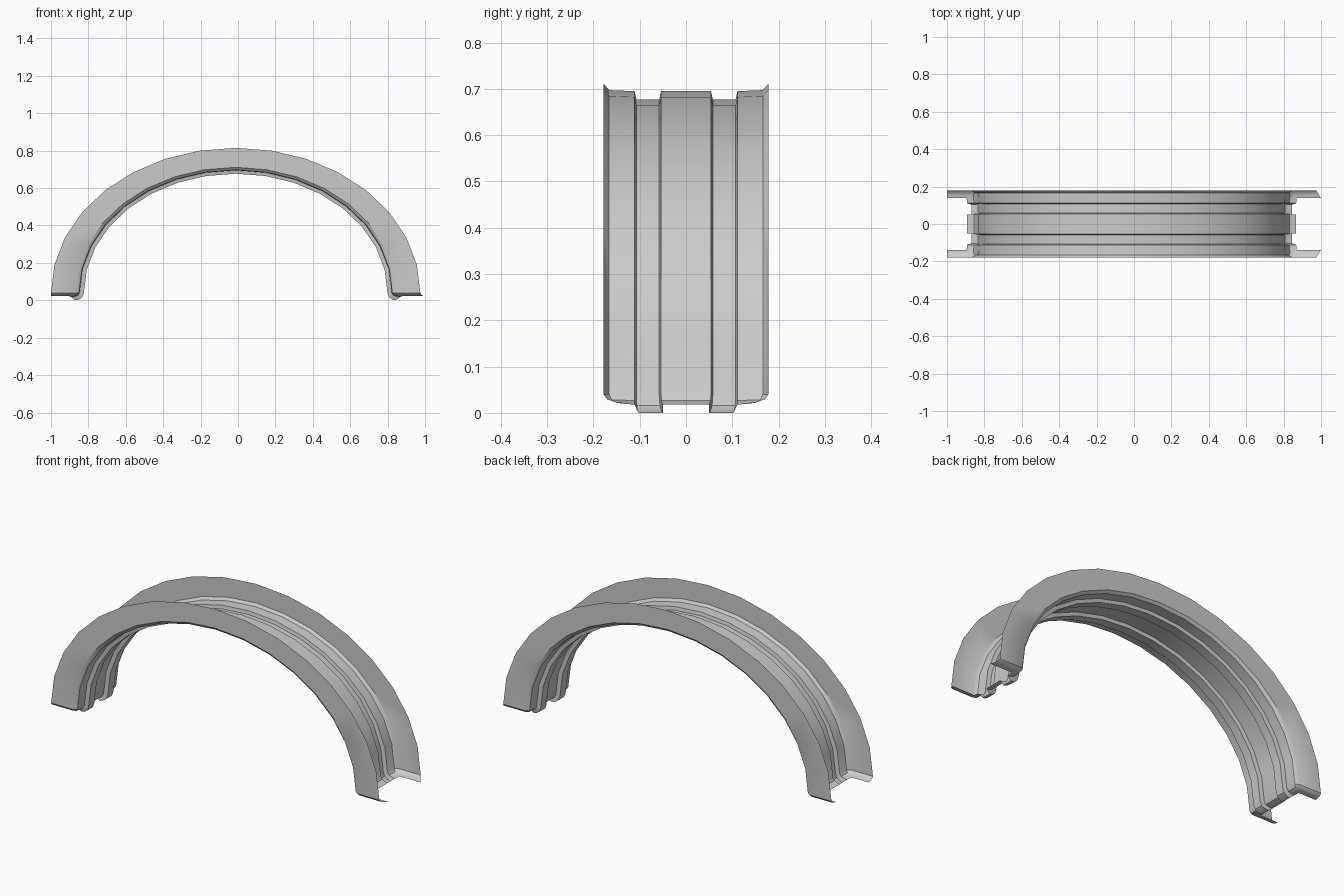
import bpy, bmesh, math

cube = bpy.data.objects.get("Cube")
if cube:
    bpy.data.objects.remove(cube, do_unlink=True)

HALF_WIDTH, RISE, BASE, SHIFT = 0.9875, 0.775, 0.04, -0.0125
SEGMENTS = 16

# Half cross-section: y, radius scale, lip direction (y, radius), lip drop
half = [
    (0.178, 1.0, -1, 0, 0.018),
    (0.178, 0.866, -1, 0.8, 0.018),
    (0.166, 0.848, -0.7, 1, 0.02),
    (0.111, 0.845, 0, 1, 0.022),
    (0.107, 0.822, -0.1, 1, 0.04),
    (0.058, 0.822, -0.2, 1, 0.04),
    (0.054, 0.845, -0.1, 1, 0.022),
]
section = half + [(-y, s, -dy, dr, d) for y, s, dy, dr, d in reversed(half)]

bm = bmesh.new()


def arch_ring(angle):
    c, s = math.cos(angle), math.sin(angle)
    return [bm.verts.new((SHIFT + HALF_WIDTH * k * c, y, BASE + RISE * k * s))
            for y, k, _, _, _ in section]


def lip_ring(side, reach, fall):
    ring = []
    for y, k, dy, dr, drop in section:
        x = HALF_WIDTH * k + 0.045 * reach * dr
        # The rim tip flares out on the left end
        if side > 0 and k == 1.0:
            x += 0.025 * reach
        ring.append(bm.verts.new((SHIFT + side * x, y + 0.04 * reach * dy,
                                  BASE - drop * fall)))
    return ring


# Folded lips at both ends with the swept arch between them
lip_steps = [(1, 1), (0.6, 0.9), (0.2, 0.6)]
rings = [lip_ring(1, *step) for step in lip_steps]
rings += [arch_ring(math.pi * i / SEGMENTS) for i in range(SEGMENTS + 1)]
rings += [lip_ring(-1, *step) for step in reversed(lip_steps)]

for a, b in zip(rings, rings[1:]):
    for i in range(len(section) - 1):
        bm.faces.new((a[i], a[i + 1], b[i + 1], b[i]))
bmesh.ops.recalc_face_normals(bm, faces=bm.faces)

mesh = bpy.data.meshes.new("channel_arch")
bm.to_mesh(mesh)
bm.free()
arch = bpy.data.objects.new("channel_arch", mesh)
bpy.context.collection.objects.link(arch)

# Plain grey surface
grey = bpy.data.materials.new("light_grey")
grey.use_nodes = True
colour = (0.6, 0.6, 0.6, 1)
grey.diffuse_color = colour
grey.node_tree.nodes["Principled BSDF"].inputs["Base Color"].default_value = colour
mesh.materials.append(grey)

bpy.ops.object.select_all(action="DESELECT")
arch.select_set(True)
bpy.context.view_layer.objects.active = arch
bpy.ops.object.shade_smooth_by_angle(angle=math.radians(35))
